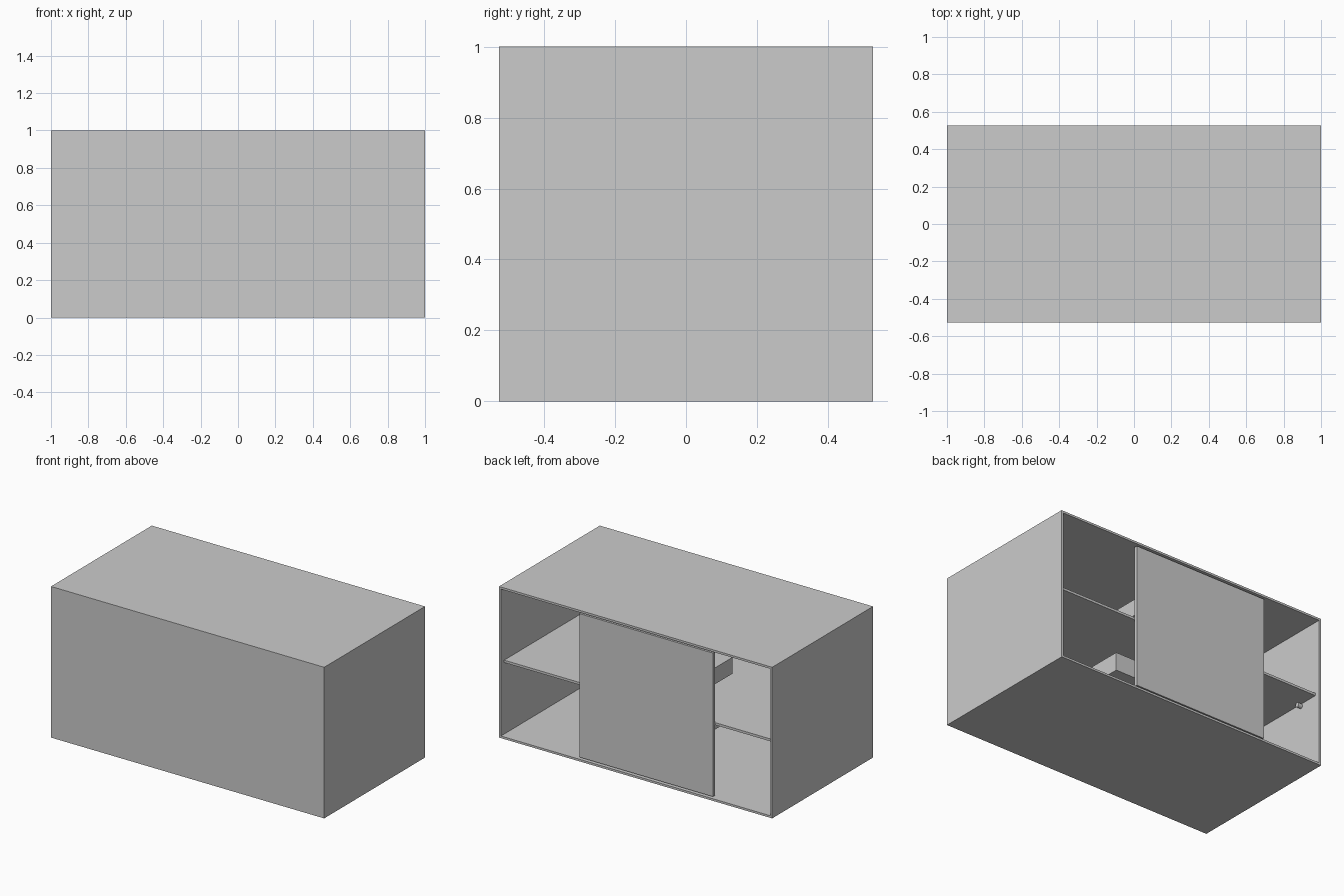
import bpy, bmesh, math
from mathutils import Matrix

if "Cube" in bpy.data.objects:
    bpy.data.objects.remove(bpy.data.objects["Cube"])

W, D, H, T = 1.0, 0.527, 1.0, 0.014   # half width, half depth, height, board thickness


def box(name, x0, x1, y0, y1, z0, z1):
    bm = bmesh.new()
    bmesh.ops.create_cube(bm, size=1)
    bmesh.ops.scale(bm, verts=bm.verts, vec=(x1 - x0, y1 - y0, z1 - z0))
    bmesh.ops.translate(bm, verts=bm.verts,
                        vec=((x0 + x1) / 2, (y0 + y1) / 2, (z0 + z1) / 2))
    return finish(name, bm)


def finish(name, bm):
    me = bpy.data.meshes.new(name)
    bm.to_mesh(me)
    bm.free()
    ob = bpy.data.objects.new(name, me)
    bpy.context.collection.objects.link(ob)
    return ob


# Carcass: five boards, open towards +y
box("bottom_board", -W, W, -D, D, 0, T)
box("top_board", -W, W, -D, D, H - T, H)
box("closed_panel", -W + T, W - T, -D, -D + T, T, H - T)
for side, s in (("left", -1), ("right", 1)):
    a, b = sorted((s * W, s * (W - T)))
    box(side + "_board", a, b, -D, D, T, H - T)

# Full-width shelf, set back behind the sliding door
box("shelf", -W + T, W - T, -D + T, D - 0.034, 0.487, 0.503)

# Sliding door in the opening
box("sliding_door", -0.563, 0.416, D - 0.025, D - 0.005, 0.025, 0.975)

# Two slim cases behind the door
box("upper_case", -0.34, 0.34, D - 0.528, D - 0.06, 0.58, 0.688)
box("lower_case", -0.34, 0.34, D - 0.75, D - 0.285, 0.28, 0.40)

# Shelf pins under each corner of the shelf
for sx in (-1, 1):
    for sy in (-1, 1):
        bm = bmesh.new()
        m = Matrix.Translation((sx * 0.971, sy * 0.36, 0.472)) @ Matrix.Rotation(math.pi / 2, 4, 'Y')
        bmesh.ops.create_cone(bm, cap_ends=True, segments=12, radius1=0.015,
                              radius2=0.015, depth=0.03, matrix=m)
        finish("shelf_pin", bm)
